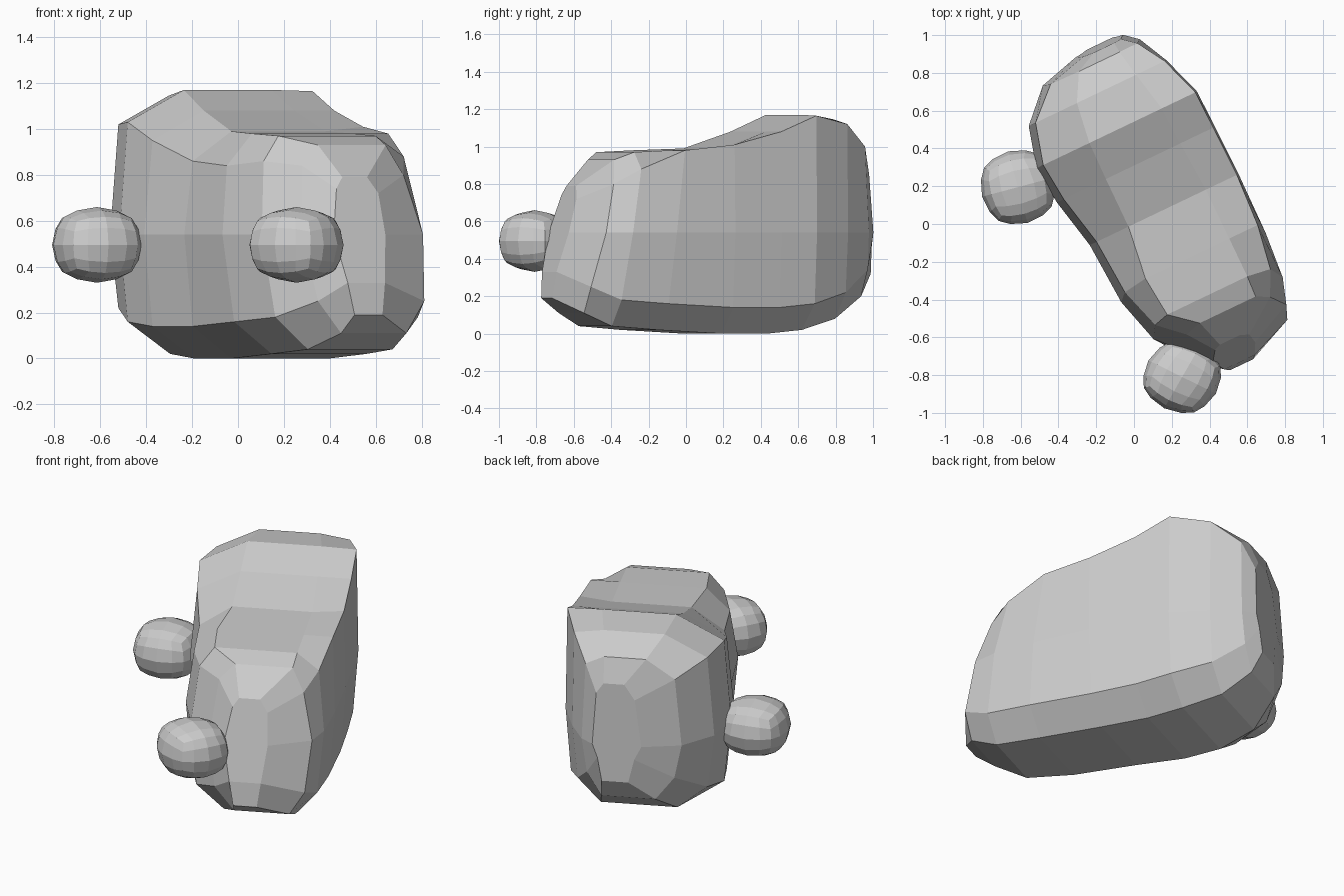
import bpy, bmesh
from mathutils import Vector, Matrix
from math import radians

if "Cube" in bpy.data.objects:
    bpy.data.objects.remove(bpy.data.objects["Cube"])

# Body frame: u runs along the body to the back, v runs across to the right
AXIS = Vector((-0.43, 0.90, 0))
SIDE = Vector((0.90, 0.43, 0))

# Stations: u, left v, right v, bottom z, left shoulder z, top z, right shoulder z,
# lean above the base, right shoulder inset, left top inset
STATIONS = [
    (-0.92, 0.06, 0.31, 0.19, 0.74, 0.79, 0.72, 0.28, 0.01, 0.30),
    (-0.81, -0.04, 0.545, 0.11, 0.84, 0.93, 0.80, 0.28, 0.06, 0.22),
    (-0.65, -0.17, 0.59, 0.04, 0.86, 0.97, 0.88, 0.20, 0.04, 0.16),
    (-0.38, -0.24, 0.61, 0.02, 0.84, 0.98, 0.98, 0.13, 0.02, 0.20),
    (0.00, -0.26, 0.615, 0.00, 0.86, 0.99, 1.01, 0.0, 0.01, 0.26),
    (0.28, -0.32, 0.61, 0.00, 0.95, 1.08, 1.08, 0.0, 0.01, 0.31),
    (0.49, -0.34, 0.605, 0.02, 1.03, 1.17, 1.165, 0.0, 0.01, 0.33),
    (0.71, -0.28, 0.53, 0.08, 1.02, 1.145, 1.12, 0.0, 0.01, 0.35),
    (0.88, -0.12, 0.45, 0.20, 0.94, 1.05, 1.00, -0.03, 0.02, 0.36),
    (0.945, 0.10, 0.38, 0.32, 0.82, 0.91, 0.85, -0.05, 0.02, 0.36),
]


def section(u, l, r, zb, zl, zt, zr, lean, inset, top_in):
    w = r - l
    low = zb + 0.14
    pts = [(l + 0.26 * w, zb), (l + 0.5 * w, zb), (r - 0.20 * w, zb),
           (r - 0.03, low), (r, 0.54), (r - inset, zr),
           (r - 0.22 * w, zt), (l + 0.55 * w, zt), (l + top_in * w, zt),
           (l + 0.04, zl), (l, 0.54), (l + 0.04, low)]
    return [AXIS * (u + lean * max(z - 0.27, 0)) + SIDE * v + Vector((0, 0, z))
            for v, z in pts]


def finish(bm, name):
    bmesh.ops.recalc_face_normals(bm, faces=bm.faces[:])
    mesh = bpy.data.meshes.new(name)
    bm.to_mesh(mesh)
    bm.free()
    obj = bpy.data.objects.new(name, mesh)
    bpy.context.collection.objects.link(obj)
    return obj


# Faceted boulder-like body, lofted through the stations
bm = bmesh.new()
rings = [[bm.verts.new(p) for p in section(*s)] for s in STATIONS]
for a, b in zip(rings, rings[1:]):
    n = len(a)
    for i in range(n):
        j = (i + 1) % n
        bm.faces.new((a[i], a[j], b[j], b[i]))
# End caps as strips across, so they stay cleanly faceted
for ring in (rings[0], rings[-1]):
    for quad in ((0, 1, 2, 3), (0, 3, 11), (11, 3, 4, 10),
                 (10, 4, 5, 9), (9, 5, 6, 8), (8, 6, 7)):
        bm.faces.new([ring[i] for i in quad])
finish(bm, "body")


# Small rounded knobs made from subdivided cubes, scaled to exact extents
def knob(name, center, radii, turn):
    bm = bmesh.new()
    bmesh.ops.create_cube(bm, size=2)
    bmesh.ops.subdivide_edges(bm, edges=bm.edges[:], cuts=3, use_grid_fill=True)
    rot = Matrix.Rotation(radians(turn), 3, 'Z')
    for v in bm.verts:
        v.co = rot @ (v.co.normalized() * 0.88 + v.co * 0.12)
    for k in range(3):
        extent = max(abs(v.co[k]) for v in bm.verts)
        for v in bm.verts:
            v.co[k] = v.co[k] / extent * radii[k] + center[k]
    finish(bm, name)


knob("left_knob", (-0.615, 0.195, 0.495), (0.195, 0.195, 0.165), 15)
knob("front_knob", (0.255, -0.81, 0.495), (0.205, 0.19, 0.165), -28)
